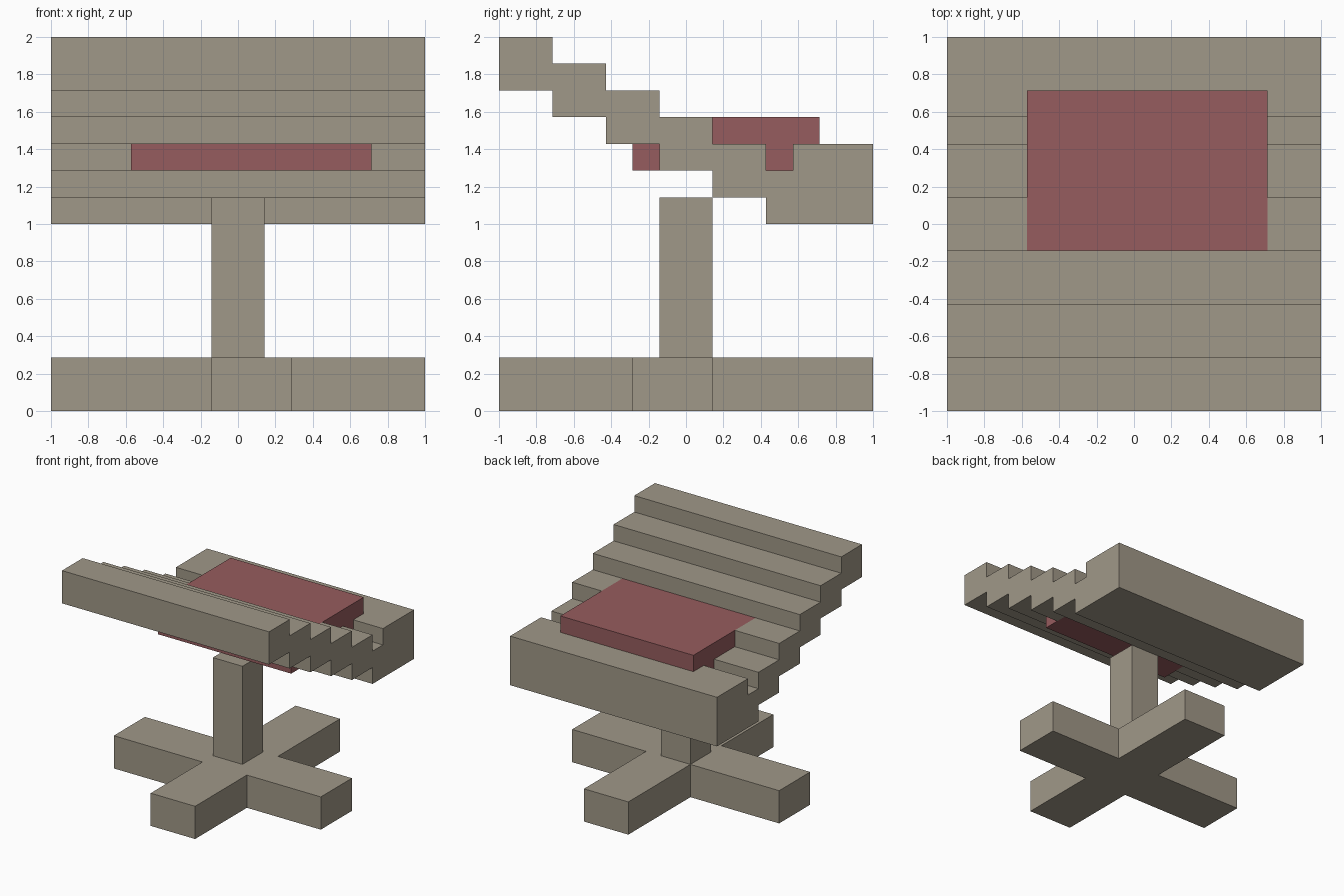
import bpy
import bmesh
from mathutils import Vector

U = 1 / 7  # block size

cube = bpy.data.objects.get("Cube")
if cube:
    bpy.data.objects.remove(cube, do_unlink=True)


def make_material(name, rgb):
    mat = bpy.data.materials.new(name)
    mat.use_nodes = True
    colour = (*rgb, 1)
    mat.diffuse_color = colour
    mat.node_tree.nodes["Principled BSDF"].inputs["Base Color"].default_value = colour
    return mat


stone = make_material("warm grey stone", (0.352, 0.314, 0.246))
fabric = make_material("dusty red fabric", (0.305, 0.107, 0.112))


def prism(name, outline, low, high, axis, mats, edit=None):
    """Extrude an outline: (y, z) points along x, or (x, y) points along z."""
    bm = bmesh.new()
    place = (lambda a, b: (low, a, b)) if axis == "x" else (lambda a, b: (a, b, low))
    step = Vector((high - low, 0, 0)) if axis == "x" else Vector((0, 0, high - low))
    face = bm.faces.new([bm.verts.new(place(a, b)) for a, b in outline])
    ext = bmesh.ops.extrude_face_region(bm, geom=[face], use_keep_orig=True)
    verts = [g for g in ext["geom"] if isinstance(g, bmesh.types.BMVert)]
    bmesh.ops.translate(bm, verts=verts, vec=step)
    bmesh.ops.recalc_face_normals(bm, faces=bm.faces[:])
    if edit:
        edit(bm)
    bmesh.ops.scale(bm, vec=(U, U, U), verts=bm.verts[:])
    mesh = bpy.data.meshes.new(name)
    bm.to_mesh(mesh)
    bm.free()
    for mat in mats:
        mesh.materials.append(mat)
    obj = bpy.data.objects.new(name, mesh)
    bpy.context.collection.objects.link(obj)
    return obj


PAD_LEFT, PAD_RIGHT = -4, 5


def inlay_pad(bm):
    """Colour the flush middle of the slab where the pad passes through it."""
    for x in (PAD_LEFT, PAD_RIGHT):
        geom = bm.verts[:] + bm.edges[:] + bm.faces[:]
        bmesh.ops.bisect_plane(bm, geom=geom, plane_co=(x, 0, 0), plane_no=(1, 0, 0))
    for f in bm.faces:
        c = f.calc_center_median()
        if abs(f.normal.z) > 0.9 and abs(c.y) < 1 and PAD_LEFT < c.x < PAD_RIGHT:
            f.material_index = 1


# Cross-shaped foot
prism("cross_base",
      [(-7, -2), (-1, -2), (-1, -7), (2, -7), (2, -2), (7, -2),
       (7, 1), (2, 1), (2, 7), (-1, 7), (-1, 1), (-7, 1)],
      0, 2, "z", [stone])

# Square post
prism("post", [(-1, -1), (1, -1), (1, 1), (-1, 1)], 2, 8, "z", [stone])

# Stepped sloping slab with a groove ahead of the thick rear ledge
steps_top = [(y + d, 14 - i) for i, y in enumerate((-7, -5, -3, -1, 1)) for d in (0, 2)]
groove_and_ledge = [(3, 9), (4, 9), (4, 10), (7, 10), (7, 7), (3, 7)]
steps_bottom = [(y - d, 8 + i) for i, y in enumerate((3, 1, -1, -3, -5)) for d in (0, 2)]
prism("stepped_slab", steps_top + groove_and_ledge + steps_bottom,
      -7, 7, "x", [stone, fabric], inlay_pad)

# Pad set through the slab
prism("pad",
      [(-2, 9), (-1, 9), (-1, 9.5), (3, 9.5), (3, 9), (4, 9),
       (4, 10), (5, 10), (5, 11), (1, 11), (1, 10), (-2, 10)],
      PAD_LEFT, PAD_RIGHT, "x", [fabric])
